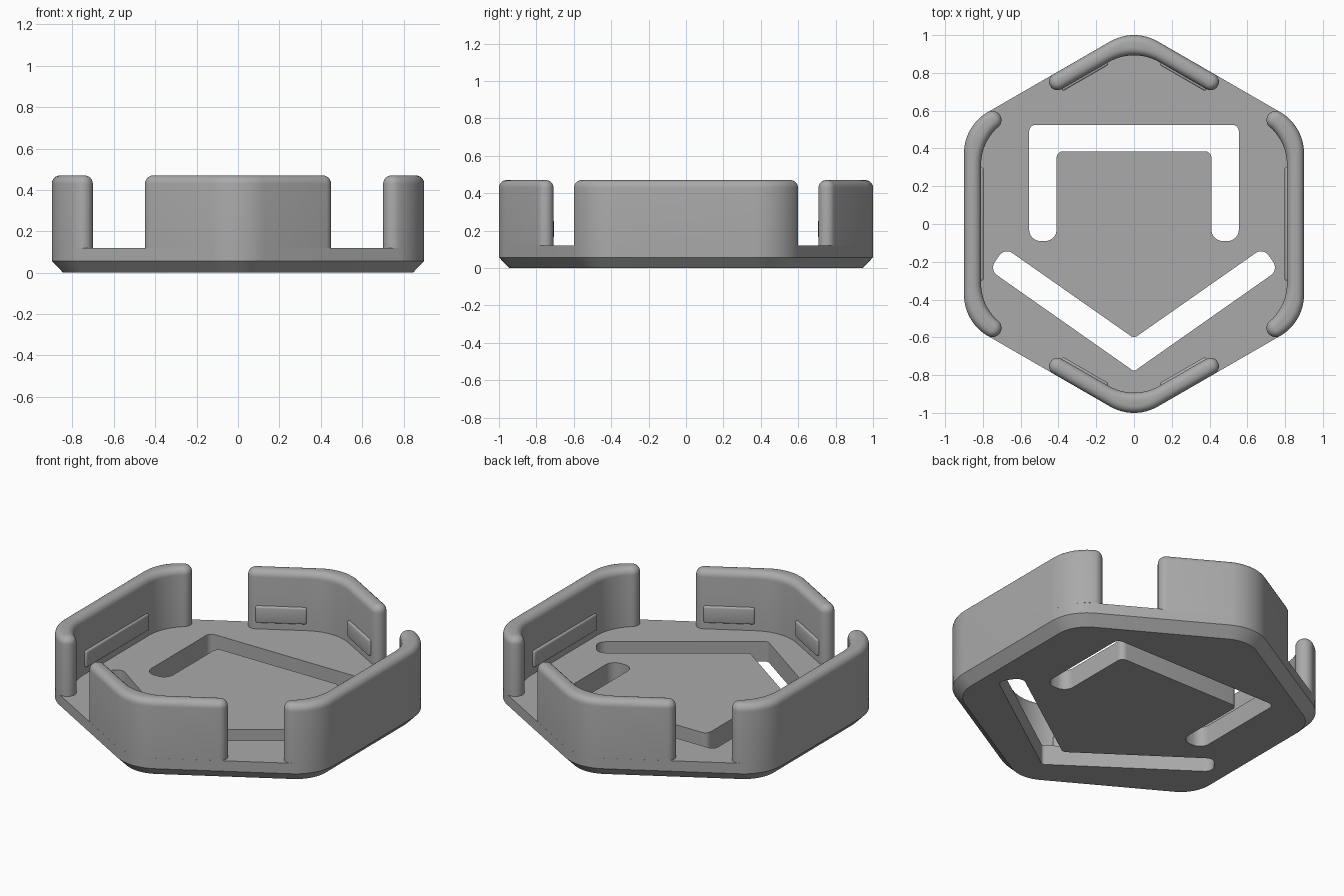
import bpy, bmesh
from math import sin, cos, pi, radians, sqrt
from mathutils import Vector, Matrix

cube = bpy.data.objects.get("Cube")
if cube:
    bpy.data.objects.remove(cube)

GREY = (0.4, 0.4, 0.4, 1)
grey = bpy.data.materials.new("plain grey")
grey.use_nodes = True
grey.diffuse_color = GREY
grey.node_tree.nodes["Principled BSDF"].inputs["Base Color"].default_value = GREY

FLOOR = 0.12
TOP = 0.47


def finish(bm, name):
    """Turn a bmesh into a grey object with smooth curves and sharp edges."""
    bmesh.ops.recalc_face_normals(bm, faces=bm.faces)
    mesh = bpy.data.meshes.new(name)
    bm.to_mesh(mesh)
    bm.free()
    mesh.materials.append(grey)
    obj = bpy.data.objects.new(name, mesh)
    bpy.context.collection.objects.link(obj)
    return obj


def smooth(obj):
    bpy.ops.object.select_all(action='DESELECT')
    obj.select_set(True)
    bpy.context.view_layer.objects.active = obj
    bpy.ops.object.shade_smooth_by_angle(angle=radians(30))


def loft(name, rings):
    """Closed solid through (outline, height) rings of equal point count."""
    bm = bmesh.new()
    loops = [[bm.verts.new((p.x, p.y, z)) for p in pts] for pts, z in rings]
    for low, high in zip(loops, loops[1:]):
        for i in range(len(low)):
            bm.faces.new((low[i - 1], low[i], high[i], high[i - 1]))
    bm.faces.new(loops[0][::-1])
    bm.faces.new(loops[-1])
    return finish(bm, name)


def arc(cx, cy, r, a0, a1, n=12):
    angles = [radians(a0 + (a1 - a0) * i / n) for i in range(n + 1)]
    return [Vector((cx + r * cos(a), cy + r * sin(a))) for a in angles]


def rounded(corners, n=8):
    """Polygon from (x, y, radius) corners with filleted vertices."""
    pts = []
    for i, (x, y, r) in enumerate(corners):
        p = Vector((x, y))
        a = (Vector(corners[i - 1][:2]) - p).normalized()
        b = (Vector(corners[(i + 1) % len(corners)][:2]) - p).normalized()
        half = a.angle(b) / 2
        centre = p + (a + b).normalized() * (r / sin(half))
        start = p + a * (r / sin(half) * cos(half)) - centre
        end = p + b * (r / sin(half) * cos(half)) - centre
        turn = start.angle_signed(end)
        for k in range(n + 1):
            pts.append(centre + Matrix.Rotation(-turn * k / n, 2) @ start)
    return pts


def hexagon(apothem, r):
    size = apothem * 2 / sqrt(3)
    return rounded([(size * cos(a), size * sin(a), r)
                    for a in (pi / 6 + pi / 3 * i for i in range(6))], 12)


def cap(a, b, n=12):
    """Half circle running anticlockwise from a to b, without its ends."""
    mid = (a + b) / 2
    return [mid + Matrix.Rotation(pi * k / n, 2) @ (a - mid) for k in range(1, n)]


def inset(pts, d):
    out = []
    for i, p in enumerate(pts):
        t = (pts[(i + 1) % len(pts)] - p).normalized() + (p - pts[i - 1]).normalized()
        t.normalize()
        out.append(p + Vector((-t.y, t.x)) * d)
    return out


def wall(name, outer, inner, turn):
    """Upright wall with round ends and a rounded rim."""
    pts = outer + cap(outer[-1], inner[0]) + inner + cap(inner[-1], outer[0])
    pts = [Matrix.Rotation(turn, 2) @ p for p in pts]
    r = 0.04
    rings = [(pts, FLOOR)]
    for k in range(7):
        a = pi / 2 * k / 6
        rings.append((inset(pts, r * (1 - cos(a))), TOP - r + r * sin(a)))
    smooth(loft(name, rings))


def mirrored(corners):
    return corners + [(-x, y, r) for x, y, r in reversed(corners) if x]


# Chamfered base plate
base = loft("base_plate", [(hexagon(0.845, 0.2), 0), (hexagon(0.9, 0.253), 0.057),
                           (hexagon(0.9, 0.253), FLOOR)])

# Slots cut through the base: an upside-down U and a V
u_slot = mirrored([(0.41, 0.385, 0.035), (0.41, -0.09, 0.06),
                   (0.555, -0.09, 0.06), (0.555, 0.525, 0.035)])
v_slot = mirrored([(0, -0.605, 0.03), (0.685, -0.125, 0.05), (0.765, -0.243, 0.05)])
v_slot.insert(3, (0, -0.78, 0.02))
for slot in (u_slot, v_slot):
    pts = rounded(slot)
    cutter = loft("slot_cutter", [(pts, -0.1), (pts, 0.3)])
    cut = base.modifiers.new("slot", 'BOOLEAN')
    cut.operation = 'DIFFERENCE'
    cut.solver = 'EXACT'
    cut.object = cutter
    bpy.context.view_layer.objects.active = base
    bpy.ops.object.modifier_apply(modifier=cut.name)
    bpy.data.objects.remove(cutter)
smooth(base)

# Two walls around the end corners, two along the sides
end_outer = ([Vector((0.4275, 0.792))] + arc(0, 0.747, 0.253, 60, 120)
             + [Vector((-0.4275, 0.792))])
end_inner = ([Vector((-0.3825, 0.7145))] + arc(0, 0.623, 0.27, 120, 60)
             + [Vector((0.3825, 0.7145))])
side_outer = arc(0.647, -0.374, 0.253, -60, 0) + arc(0.647, 0.374, 0.253, 0, 60)
side_inner = arc(0.54, 0.312, 0.27, 46, 0) + arc(0.54, -0.312, 0.27, 0, -46)
wall("back_wall", end_outer, end_inner, 0)
wall("front_wall", end_outer, end_inner, pi)
wall("left_wall", side_outer, side_inner, 0)
wall("right_wall", side_outer, side_inner, pi)


# Retaining ridges on the inner wall faces
def ridge(name, angle, along, length):
    bm = bmesh.new()
    bmesh.ops.create_cube(bm, size=1)
    bmesh.ops.scale(bm, vec=(0.04, length, 0.1), verts=bm.verts)
    bmesh.ops.bevel(bm, geom=bm.edges[:], offset=0.01, segments=3,
                    profile=0.5, affect='EDGES')
    bmesh.ops.translate(bm, vec=(0.817, along, 0.21), verts=bm.verts)
    bmesh.ops.rotate(bm, matrix=Matrix.Rotation(radians(angle), 3, 'Z'), verts=bm.verts)
    smooth(finish(bm, name))


for label, angle in (("left", 0), ("right", 180)):
    ridge(label + "_wall_ridge", angle, 0, 0.6)
for label, angle in (("back", 90), ("front", 270)):
    ridge(label + "_wall_ridge_a", angle - 30, 0.165, 0.28)
    ridge(label + "_wall_ridge_b", angle + 30, -0.165, 0.28)
